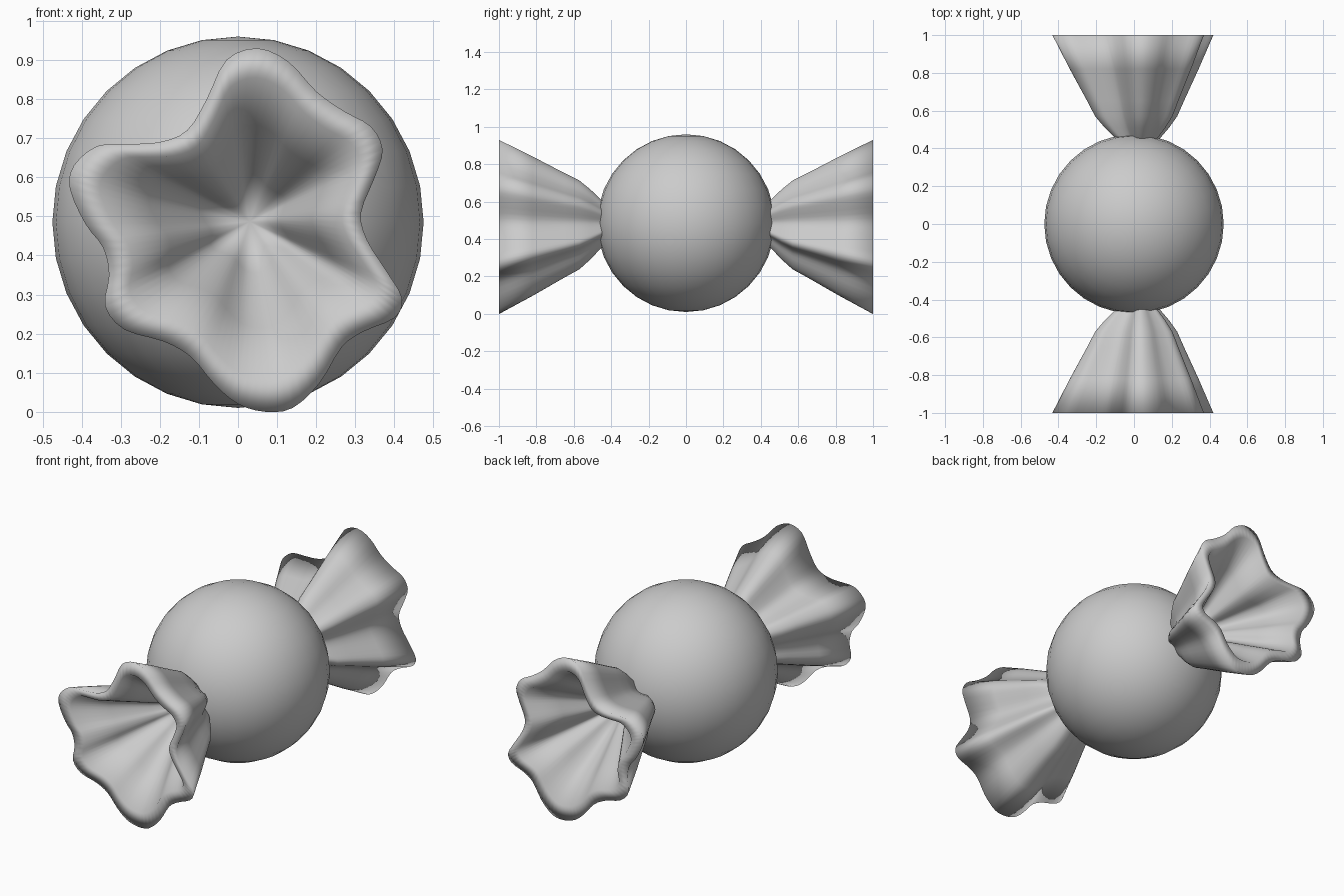
import bpy, bmesh
from mathutils import Vector

if "Cube" in bpy.data.objects:
    bpy.data.objects.remove(bpy.data.objects["Cube"])

AXIS = Vector((0.03, 0.487))          # wrapper axis in x, z

# wavy rim outline (x, z), counter-clockwise from the top lobe
RIM = [(0.05, 0.93), (-0.03, 0.90), (-0.08, 0.80), (-0.13, 0.72), (-0.20, 0.69),
       (-0.28, 0.685), (-0.36, 0.68), (-0.42, 0.63), (-0.43, 0.57), (-0.39, 0.48),
       (-0.345, 0.42), (-0.33, 0.35), (-0.34, 0.27), (-0.29, 0.21), (-0.19, 0.18),
       (-0.12, 0.14), (-0.06, 0.07), (0.0, 0.02), (0.07, 0.0), (0.14, 0.01),
       (0.21, 0.075), (0.265, 0.165), (0.32, 0.205), (0.40, 0.24), (0.42, 0.29),
       (0.38, 0.36), (0.33, 0.44), (0.315, 0.51), (0.35, 0.60), (0.37, 0.67),
       (0.34, 0.73), (0.27, 0.77), (0.20, 0.82), (0.13, 0.895)]

# (y, scale): outside from the neck to the rim, then back along the inside
PROFILE = [(-0.42, 0.20), (-0.46, 0.29), (-0.51, 0.40), (-0.57, 0.51), (-0.65, 0.60),
           (-0.82, 0.80), (-1.0, 1.0), (-1.0, 0.83), (-0.83, 0.56), (-0.65, 0.27)]


def smooth_loop(pts, n=3):
    """Closed Catmull-Rom curve through the points."""
    p = [Vector(q) for q in pts]
    out = []
    for i in range(len(p)):
        a, b, c, d = (p[(i + k) % len(p)] for k in (-1, 0, 1, 2))
        for j in range(n):
            t = j / n
            out.append(0.5 * (2 * b + (c - a) * t + (2 * a - 5 * b + 4 * c - d) * t ** 2
                              + (3 * b - a - 3 * c + d) * t ** 3))
    return out


# candy ball
bpy.ops.mesh.primitive_uv_sphere_add(segments=32, ring_count=16, radius=0.475,
                                     location=(0, 0, 0.485))
ball = bpy.context.object
ball.name = "candy_ball"
bpy.ops.object.shade_smooth()

# pleated wrapper ends, front one mirrored to the back
bm = bmesh.new()
loop = smooth_loop(RIM)
rings = []
for y, s in PROFILE:
    ring = []
    for q in loop:
        v = AXIS + (q - AXIS) * s
        ring.append(bm.verts.new((v.x, y, v.y)))
    rings.append(ring)
n = len(loop)
for a, b in zip(rings, rings[1:]):
    for i in range(n):
        bm.faces.new((a[i], a[(i + 1) % n], b[(i + 1) % n], b[i]))
for ring, y in ((rings[0], -0.40), (rings[-1], -0.485)):
    tip = bm.verts.new((AXIS.x, y, AXIS.y))
    for i in range(n):
        bm.faces.new((ring[i], ring[(i + 1) % n], tip))
bmesh.ops.recalc_face_normals(bm, faces=bm.faces)
for f in bm.faces:
    f.smooth = True
mesh = bpy.data.meshes.new("wrapper_ends")
bm.to_mesh(mesh)
bm.free()
wrapper = bpy.data.objects.new("wrapper_ends", mesh)
bpy.context.collection.objects.link(wrapper)
mirror = wrapper.modifiers.new("Mirror", 'MIRROR')
mirror.use_axis = (False, True, False)
mirror.use_mirror_merge = False
